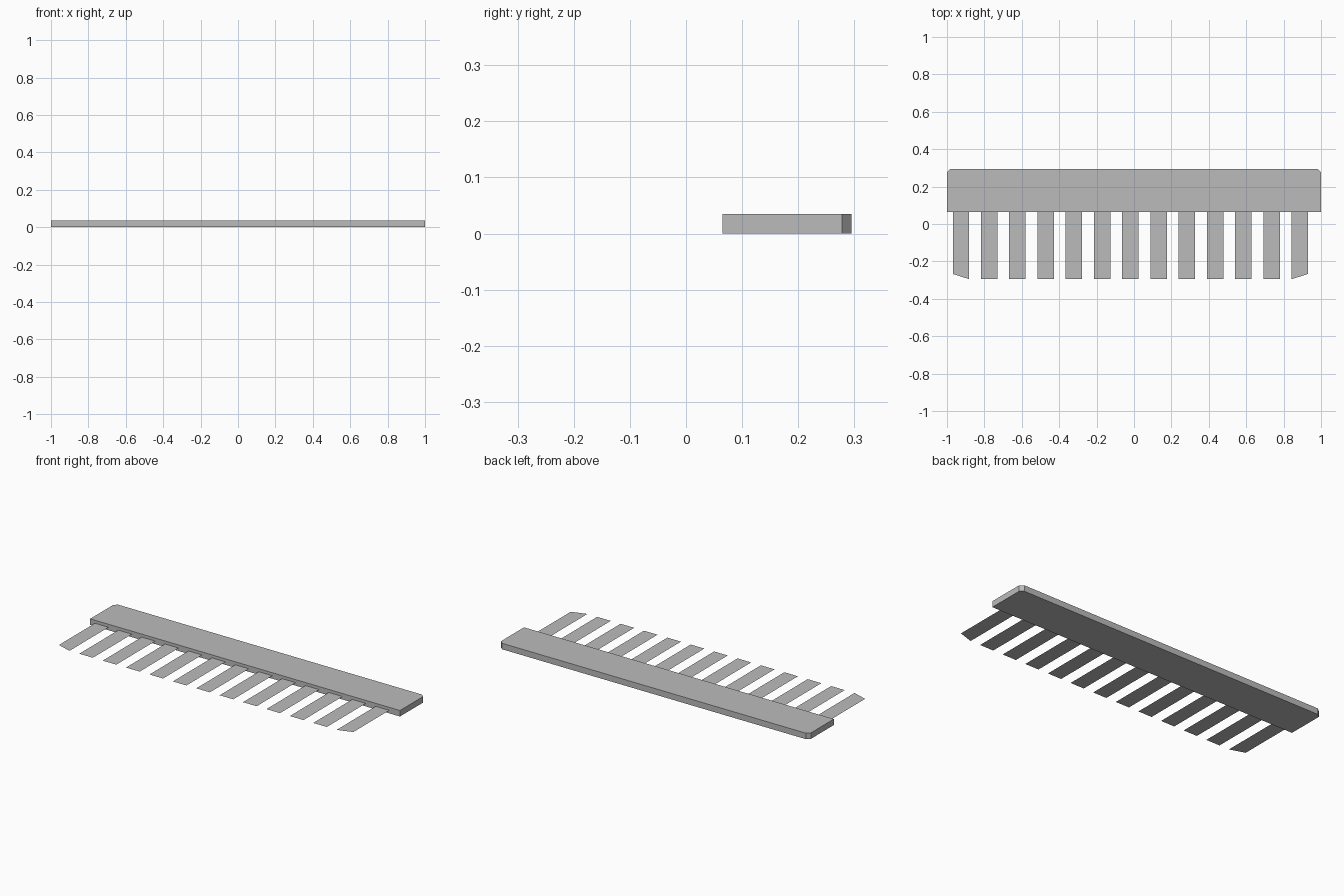
import bpy
import bmesh

if "Cube" in bpy.data.objects:
    bpy.data.objects.remove(bpy.data.objects["Cube"], do_unlink=True)

THICK = 0.035
FRONT, BACK = 0.065, 0.295
TOOTH_COUNT, PITCH, HALF_WIDTH = 13, 0.151, 0.044
FIRST_X = -0.925

grey = bpy.data.materials.new("plain grey")
grey.use_nodes = True
grey.diffuse_color = (0.5, 0.5, 0.5, 1)
grey.node_tree.nodes["Principled BSDF"].inputs["Base Color"].default_value = (0.5, 0.5, 0.5, 1)


def flat_part(name, outline, z, height=0):
    """Fill an outline at height z and optionally extrude it upward."""
    bm = bmesh.new()
    face = bm.faces.new([bm.verts.new((x, y, z)) for x, y in outline])
    if height:
        result = bmesh.ops.extrude_face_region(bm, geom=[face], use_keep_orig=True)
        top = [v for v in result["geom"] if isinstance(v, bmesh.types.BMVert)]
        bmesh.ops.translate(bm, verts=top, vec=(0, 0, height))
        bmesh.ops.recalc_face_normals(bm, faces=bm.faces)
    mesh = bpy.data.meshes.new(name)
    bm.to_mesh(mesh)
    bm.free()
    mesh.materials.append(grey)
    obj = bpy.data.objects.new(name, mesh)
    bpy.context.collection.objects.link(obj)
    return obj


# Spine: a thick bar with its two back corners clipped
flat_part("spine", [(-1, FRONT), (1, FRONT), (1, BACK - 0.017), (0.98, BACK),
                    (-0.98, BACK), (-1, BACK - 0.017)], 0, THICK)

# Teeth: thin sheets at mid height, the outer two with slanted tips
for i in range(TOOTH_COUNT):
    x = FIRST_X + i * PITCH
    left_tip = -0.267 if i == 0 else -BACK
    right_tip = -0.267 if i == TOOTH_COUNT - 1 else -BACK
    flat_part(f"tooth_{i + 1}", [(x - HALF_WIDTH, left_tip), (x + HALF_WIDTH, right_tip),
                                 (x + HALF_WIDTH, FRONT), (x - HALF_WIDTH, FRONT)], THICK / 2)
